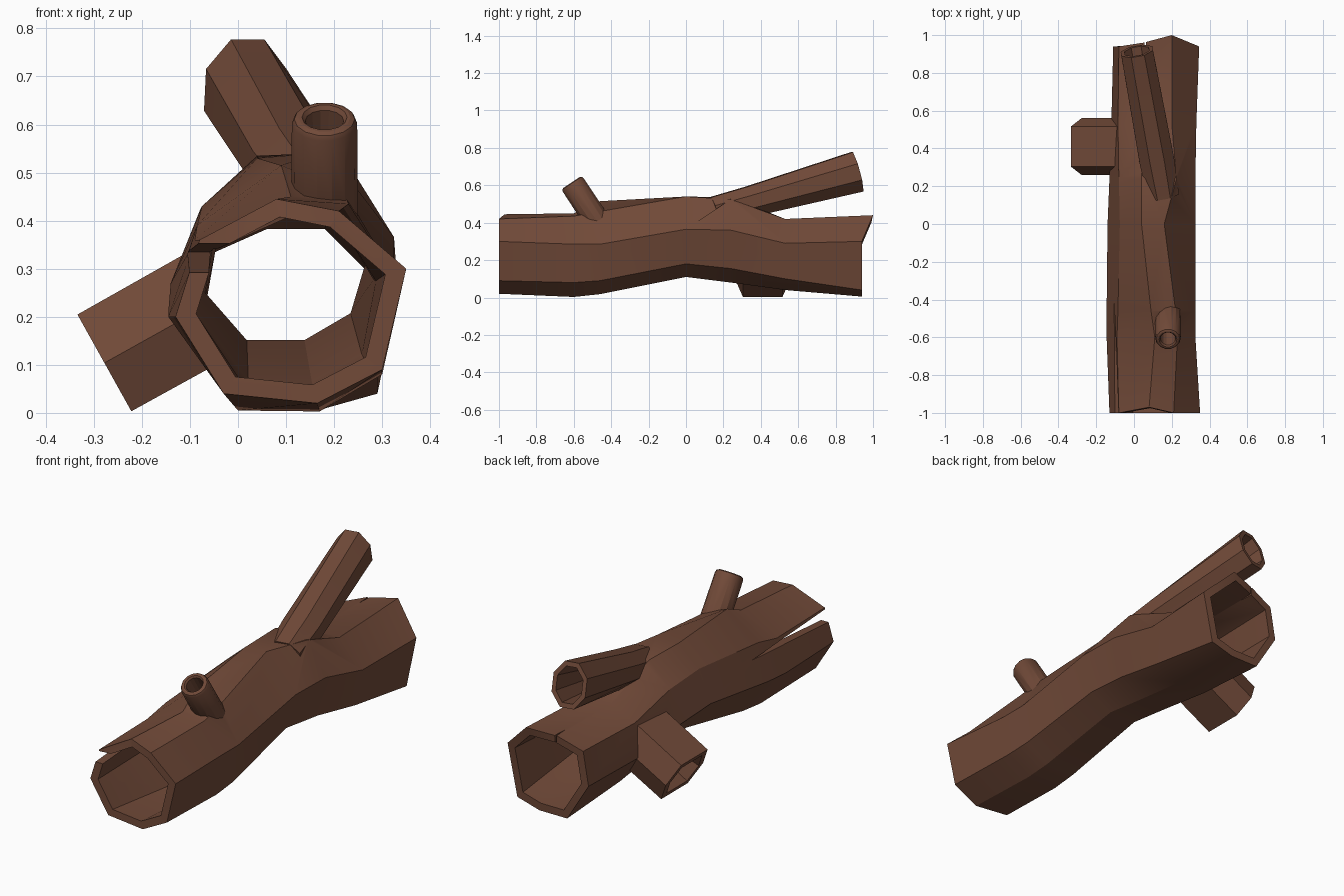
import bpy, bmesh, math
from mathutils import Vector

if "Cube" in bpy.data.objects:
    bpy.data.objects.remove(bpy.data.objects["Cube"])

bark = bpy.data.materials.new("bark brown")
bark.diffuse_color = (0.165, 0.068, 0.04, 1)
bark.use_nodes = True
bark.node_tree.nodes["Principled BSDF"].inputs["Base Color"].default_value = bark.diffuse_color


def loft(name, rings):
    """Closed solid through a row of rings, with fan caps."""
    bm = bmesh.new()
    rows = [[bm.verts.new(p) for p in r] for r in rings]
    n = len(rows[0])
    for a, b in zip(rows, rows[1:]):
        for i in range(n):
            j = (i + 1) % n
            bm.faces.new((a[i], a[j], b[j], b[i]))
    for row in (rows[0], rows[-1]):
        c = bm.verts.new(sum((v.co for v in row), Vector()) / n)
        for i in range(n):
            bm.faces.new((row[i], row[(i + 1) % n], c))
    bmesh.ops.recalc_face_normals(bm, faces=bm.faces)
    me = bpy.data.meshes.new(name)
    bm.to_mesh(me)
    bm.free()
    me.materials.append(bark)
    ob = bpy.data.objects.new(name, me)
    bpy.context.collection.objects.link(ob)
    return ob


def tube(name, start, end, steps, sides, phase=0.0, power=1.0):
    """Tapered branch; steps = (fraction along axis, horizontal radius, other radius)."""
    s, e = Vector(start), Vector(end)
    d = (e - s).normalized()
    u = d.cross(Vector((0, 0, 1))).normalized()
    v = u.cross(d)
    rings = []
    for t, ru, rv in steps:
        c = s.lerp(e, t)
        ring = []
        for i in range(sides):
            a = phase + 2 * math.pi * i / sides
            w = math.copysign(abs(math.cos(a)) ** power, math.cos(a))
            ring.append(c + u * ru * w + v * rv * math.sin(a))
        rings.append(ring)
    return loft(name, rings)


def boolean(target, tool, op):
    m = target.modifiers.new(tool.name, 'BOOLEAN')
    m.operation, m.object, m.solver = op, tool, 'EXACT'
    bpy.context.view_layer.objects.active = target
    bpy.ops.object.modifier_apply(modifier=m.name)
    bpy.data.objects.remove(tool)


# Trunk sections: (y, eight x/z corners from the upper left, clockwise from the front)
SECTIONS = [
    (-1.0, (-.08, .36), (.08, .445), (.21, .42), (.35, .30), (.30, .09), (.165, .02), (-.03, .04), (-.13, .20)),
    (-.60, (-.09, .36), (.11, .45), (.23, .435), (.325, .285), (.30, .08), (.17, .003), (.0, .005), (-.145, .20)),
    (-.46, (-.085, .39), (.09, .515), (.22, .46), (.325, .285), (.295, .09), (.165, .018), (.0, .02), (-.145, .21)),
    (0.0, (-.075, .43), (.04, .53), (.16, .54), (.325, .365), (.27, .18), (.15, .11), (.0, .11), (-.14, .27)),
    (.24, (-.08, .42), (.04, .535), (.225, .525), (.325, .36), (.28, .155), (.15, .08), (.0, .08), (-.13, .25)),
    (.53, (-.085, .36), (.05, .42), (.20, .42), (.33, .29), (.29, .10), (.16, .04), (.0, .04), (-.12, .20)),
    (.94, (-.08, .37), (.05, .42), (.20, .44), (.345, .30), (.29, .04), (.165, .005), (.01, .005), (-.11, .20)),
]
outer, inner = [], []
for k, (y, *pts) in enumerate(SECTIONS):
    ring = [Vector((x, y, z)) for x, z in pts]
    c = sum(ring, Vector()) / 8
    f = .82 if k in (0, 1, 6) else .80
    inner.append([c + (p - c) * f for p in ring])
    outer.append(ring)
outer[0][1].y += .03    # ragged ends
outer[-1][1].y += .02
outer[-1][2].y += .06
inner.insert(0, [p - Vector((0, .1, 0)) for p in inner[0]])
inner.append([p + Vector((0, .2, 0)) for p in inner[-1]])

log = loft("hollow_log", outer)

# Branches joined to the trunk
UP = (.155, .15, .46), (.015, .915, .672)
boolean(log, tube("upper_branch", *UP,
                  [(0, .09, .085), (.25, .10, .088), (1, .092, .118)], 8, math.pi / 8), 'UNION')
SIDE = (.0, .41, .259), (-.278, .41, .104)
boolean(log, tube("side_branch", *SIDE,
                  [(0, .15, .135), (1, .15, .133)], 6, 0, .5), 'UNION')
SMALL = (.18, -.45, .37), (.18, -.612, .615)
boolean(log, tube("small_branch", *SMALL,
                  [(0, .07, .07), (.95, .068, .068), (.985, .063, .063), (1, .054, .054)], 14), 'UNION')

# Hollows
boolean(log, loft("log_hollow", inner), 'DIFFERENCE')
boolean(log, tube("upper_hollow", *UP,
                  [(.4, .05, .055), (1, .07, .093), (1.1, .073, .096)], 8, math.pi / 8), 'DIFFERENCE')
boolean(log, tube("side_hollow", *SIDE,
                  [(.6, .09, .08), (1, .115, .1), (1.1, .12, .105)], 6, 0, .5), 'DIFFERENCE')
boolean(log, tube("small_hollow", *SMALL,
                  [(.45, .035, .035), (.97, .04, .04), (1, .047, .047), (1.1, .06, .06)], 14), 'DIFFERENCE')

# Splits in the front left side and the back top edge
boolean(log, loft("front_split", [[(x, -1.1, .285), (x, -.38, .335), (x, -1.1, .355)]
                                  for x in (-.3, .0)]), 'DIFFERENCE')
boolean(log, loft("back_split", [[(.05, 1.1, z), (.06, .88, z), (.07, 1.1, z)]
                                 for z in (.3, .49)]), 'DIFFERENCE')

# Soft shading with sharp facets
bpy.ops.object.select_all(action='DESELECT')
log.select_set(True)
bpy.context.view_layer.objects.active = log
bpy.ops.object.shade_smooth_by_angle(angle=math.radians(25))
